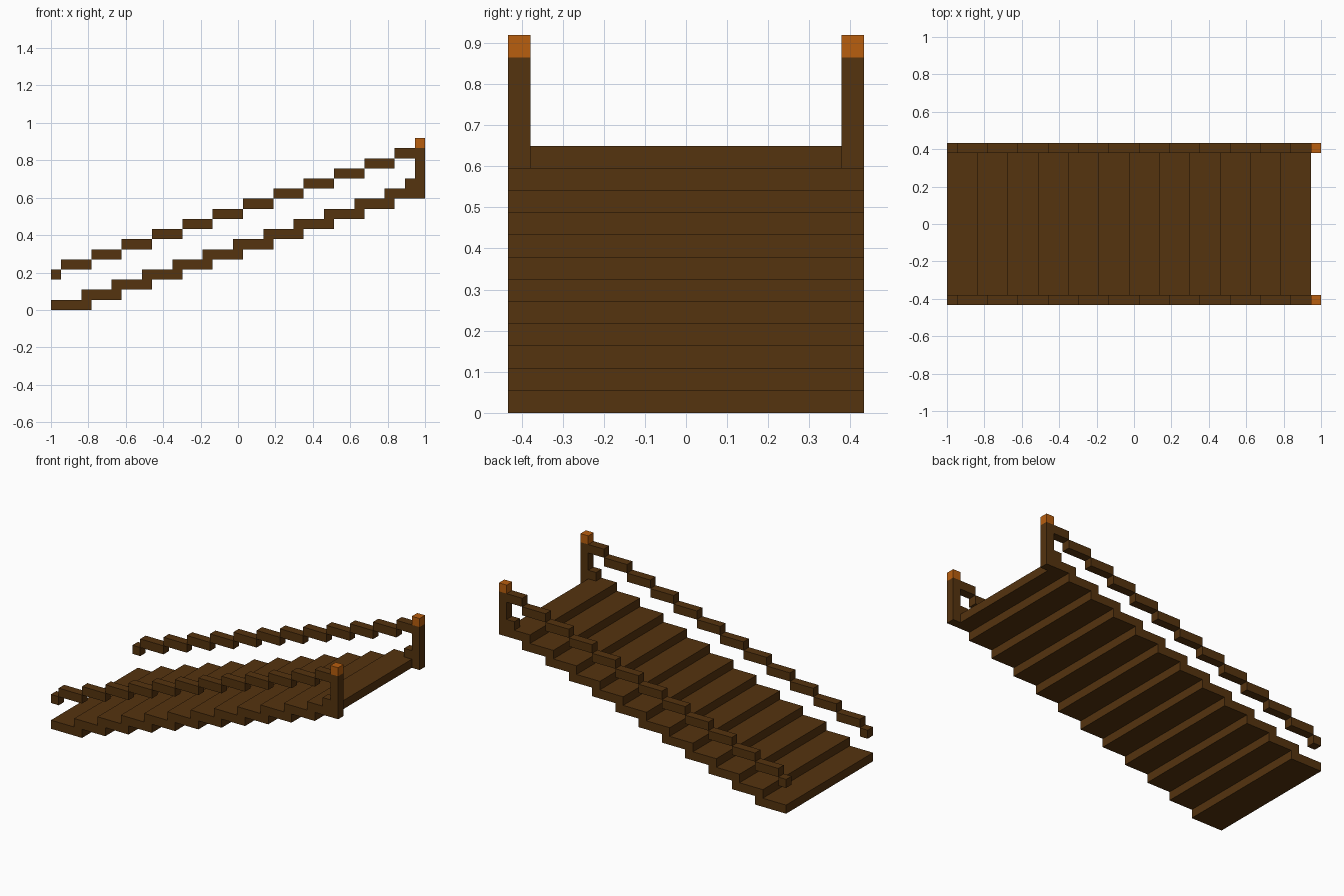
import bpy, bmesh

if "Cube" in bpy.data.objects:
    bpy.data.objects.remove(bpy.data.objects["Cube"])

U = 2 / 37          # one block of the blocky grid
STEPS = 12
HALF_W = 8          # half width in blocks


def material(name, rgb):
    m = bpy.data.materials.new(name)
    m.diffuse_color = (*rgb, 1)
    m.use_nodes = True
    m.node_tree.nodes["Principled BSDF"].inputs["Base Color"].default_value = m.diffuse_color
    return m


wood = material("dark_wood", (0.090, 0.033, 0.0045))
orange = material("orange_cap", (0.48, 0.112, 0.0045))


def extrude_profiles(name, profiles, y0, y1, mat):
    """Extrude closed x-z outlines (in blocks) from y0 to y1."""
    bm = bmesh.new()
    for pts in profiles:
        face = bm.faces.new([bm.verts.new(((x - 18.5) * U, y0 * U, z * U)) for x, z in pts])
        new = bmesh.ops.extrude_face_region(bm, geom=[face])["geom"]
        verts = [g for g in new if isinstance(g, bmesh.types.BMVert)]
        bmesh.ops.translate(bm, verts=verts, vec=(0, (y1 - y0) * U, 0))
    bmesh.ops.recalc_face_normals(bm, faces=bm.faces[:])
    mesh = bpy.data.meshes.new(name)
    bm.to_mesh(mesh)
    bm.free()
    mesh.materials.append(mat)
    ob = bpy.data.objects.new(name, mesh)
    bpy.context.collection.objects.link(ob)
    return ob


def rect(x0, x1, z0, z1):
    return [(x0, z0), (x1, z0), (x1, z1), (x0, z1)]


# stair flight: one zigzag outline, underside going up then treads coming down
under, treads = [(0, 0)], []
for i in range(STEPS):
    end = min(3 * i + 4, 36)
    under.append((end, i))
    under.append((end, i + 1))
    treads += [(3 * i, i + 1), (3 * i + 3, i + 1)]
treads.pop()        # last tread corner is already in the underside list
under_and_treads = under + treads[::-1]
# the first riser closes at (0, 0)
extrude_profiles("stair_flight", [under_and_treads], -HALF_W, HALF_W, wood)

# stepped handrail, post, foot block and cap on each side
rail = [rect(0, 1, 3, 4)] + [
    rect(3 * i + 1, min(3 * i + 4, 36), i + 4, i + 5) for i in range(STEPS)]
for side, y in (("front", -HALF_W), ("back", HALF_W - 1)):
    extrude_profiles(side + "_handrail", rail, y, y + 1, wood)
    extrude_profiles(side + "_post", [rect(36, 37, 11, 16)], y, y + 1, wood)
    extrude_profiles(side + "_post_foot", [rect(35, 36, 12, 13)], y, y + 1, wood)
    extrude_profiles(side + "_post_cap", [rect(36, 37, 16, 17)], y, y + 1, orange)
